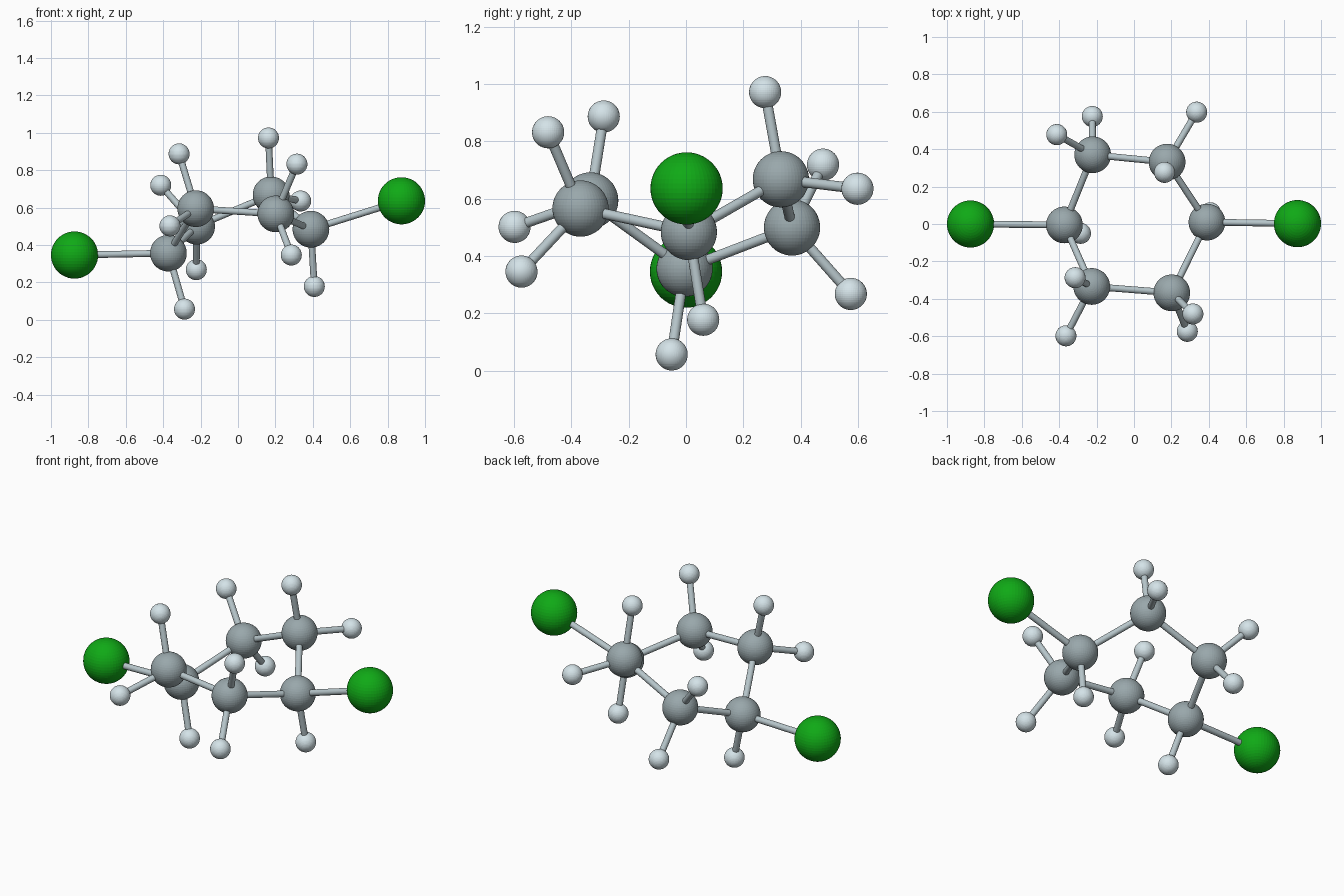
import bpy
from mathutils import Vector

if "Cube" in bpy.data.objects:
    bpy.data.objects.remove(bpy.data.objects["Cube"])


def material(name, color):
    m = bpy.data.materials.new(name)
    m.diffuse_color = (*color, 1)
    m.use_nodes = True
    m.node_tree.nodes["Principled BSDF"].inputs["Base Color"].default_value = m.diffuse_color
    return m


GREEN = material("chlorine_green", (0.005, 0.40, 0.008))
CARBON = material("carbon_grey", (0.32, 0.39, 0.41))
PALE = material("hydrogen_pale", (0.66, 0.77, 0.81))
STICK = material("bond_grey", (0.47, 0.56, 0.59))


def atom(name, pos, radius, mat):
    bpy.ops.mesh.primitive_uv_sphere_add(segments=48, ring_count=24, radius=radius, location=pos)
    ob = bpy.context.object
    ob.name = name
    ob.data.materials.append(mat)


def bond(name, a, b):
    a, b = Vector(a), Vector(b)
    d = b - a
    bpy.ops.mesh.primitive_cylinder_add(vertices=24, radius=0.018, depth=d.length, location=(a + b) / 2)
    ob = bpy.context.object
    ob.name = name
    ob.rotation_mode = 'QUATERNION'
    ob.rotation_quaternion = d.to_track_quat('Z', 'Y')
    ob.data.materials.append(STICK)
    bpy.ops.object.shade_smooth_by_angle()


# Ring carbons in order, each with its hydrogens and optional chlorine
ring = [
    ((-0.372, -0.005, 0.356), [(-0.286, -0.050, 0.057)], (-0.874, 0.0, 0.346)),
    ((-0.221, 0.370, 0.500), [(-0.223, 0.575, 0.268), (-0.413, 0.478, 0.719)], None),
    ((0.177, 0.331, 0.668), [(0.163, 0.276, 0.972), (0.335, 0.598, 0.635)], None),
    ((0.390, 0.010, 0.484), [(0.408, 0.060, 0.178)], (0.874, 0.002, 0.636)),
    ((0.202, -0.368, 0.566), [(0.315, -0.481, 0.832), (0.285, -0.574, 0.346)], None),
    ((-0.226, -0.334, 0.594), [(-0.315, -0.287, 0.887), (-0.364, -0.598, 0.502)], None),
]

for i, (c, hydrogens, chlorine) in enumerate(ring):
    atom(f"carbon_atom_{i + 1}", c, 0.098, CARBON)
    bond(f"ring_bond_{i + 1}", c, ring[(i + 1) % 6][0])
    for j, h in enumerate(hydrogens):
        atom(f"hydrogen_atom_{i + 1}_{j + 1}", h, 0.056, PALE)
        bond(f"hydrogen_bond_{i + 1}_{j + 1}", c, h)
    if chlorine:
        atom(f"chlorine_atom_{i + 1}", chlorine, 0.126, GREEN)
        bond(f"chlorine_bond_{i + 1}", c, chlorine)
